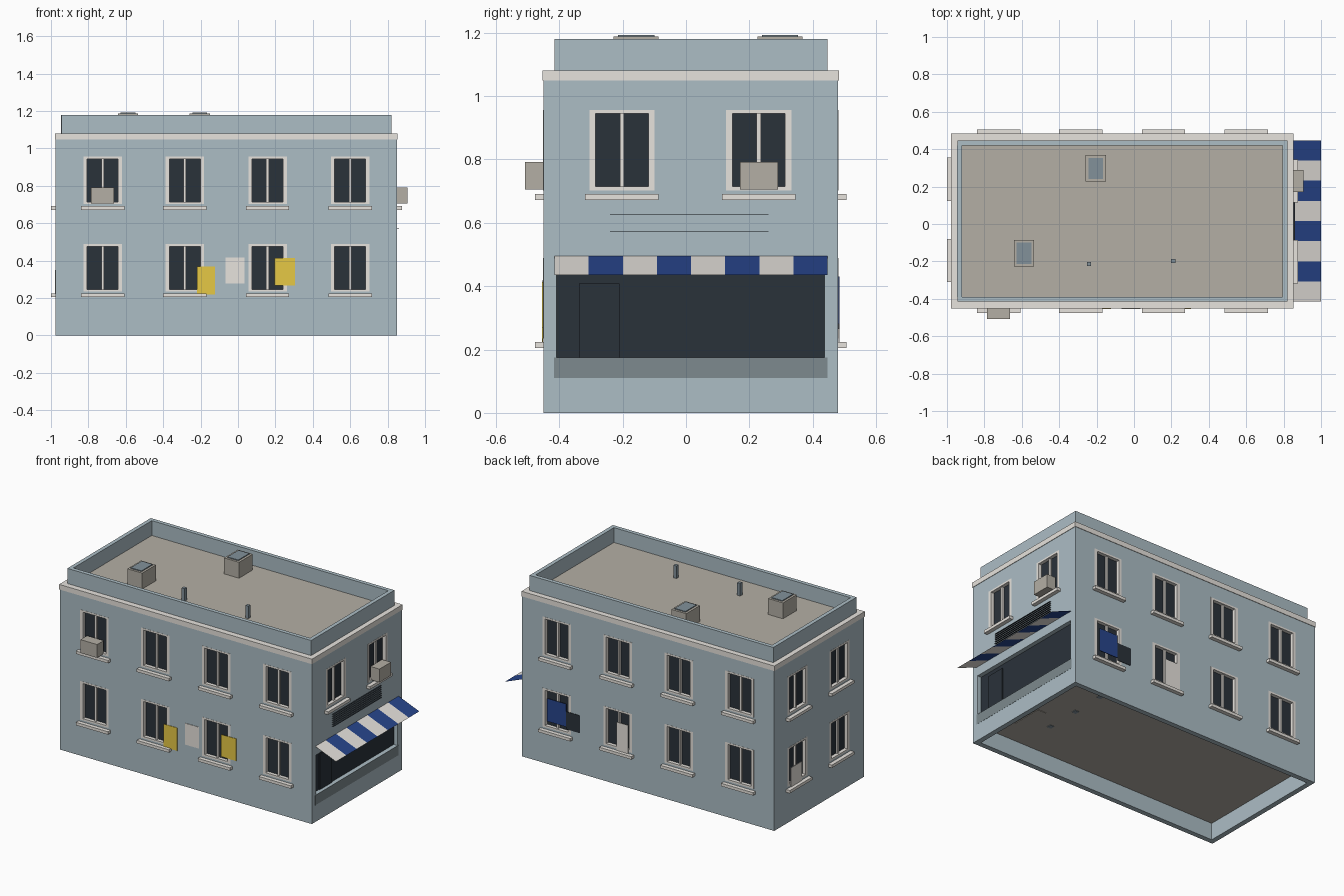
import bpy, bmesh
from mathutils import Matrix, Vector

cube = bpy.data.objects.get("Cube")
if cube:
    bpy.data.objects.remove(cube, do_unlink=True)


def material(name, hexcode):
    srgb = [int(hexcode[i:i + 2], 16) / 255 for i in (0, 2, 4)]
    col = [((c + 0.055) / 1.055) ** 2.4 for c in srgb] + [1]
    m = bpy.data.materials.new(name)
    m.use_nodes = True
    m.diffuse_color = col
    m.node_tree.nodes["Principled BSDF"].inputs["Base Color"].default_value = col
    return m


WALL = material("blue grey plaster", "ACBDC5")
TRIM = material("pale stone", "EAE6E0")
GLASS = material("dark glass", "2A323A")
TAUPE = material("taupe", "B4AFA5")
BLUE = material("navy blue", "27458C")
YELLOW = material("mustard yellow", "E6C845")
BAND = material("dark grey plinth", "7D8A8E")
SLATE = material("slate", "82919A")

X0, X1, Y0, Y1 = -0.975, 0.85, -0.45, 0.48


def boxes(name, mat, spans):
    """One object made of boxes given as (x0, x1, y0, y1, z0, z1)."""
    bm = bmesh.new()
    for s in spans:
        lo, hi = Vector(s[0::2]), Vector(s[1::2])
        bmesh.ops.create_cube(bm, size=1, matrix=Matrix.Translation((lo + hi) / 2)
                              @ Matrix.Diagonal((hi - lo).to_4d()))
    return finish(name, mat, bm)


def finish(name, mat, bm):
    me = bpy.data.meshes.new(name)
    bm.to_mesh(me)
    bm.free()
    me.materials.append(mat)
    ob = bpy.data.objects.new(name, me)
    bpy.context.collection.objects.link(ob)
    return ob


def on_wall(side, u0, u1, d0, d1, z0, z1):
    """Box span along a wall; d is the distance outward from its face."""
    if side == "front":
        return (u0, u1, Y0 - d1, Y0 - d0, z0, z1)
    if side == "back":
        return (u0, u1, Y1 + d0, Y1 + d1, z0, z1)
    if side == "left":
        return (X0 - d1, X0 - d0, u0, u1, z0, z1)
    return (X1 + d0, X1 + d1, u0, u1, z0, z1)


# Window layout: side, centre along wall, bottom of frame
LONG = (-0.724, -0.284, 0.158, 0.6)
windows = [(s, u, z) for s in ("front", "back") for u in LONG for z in (0.235, 0.702)]
windows += [("left", u, z) for u in (-0.195, 0.24) for z in (0.235, 0.702)]
windows += [("right", u, 0.702) for u in (-0.202, 0.23)]
HALF, TALL, RIM, THICK, FLOOR = 0.103, 0.254, 0.02, 0.033, 0.11

# Walls, with window pockets, shop opening and hollow base cut out
walls = boxes("walls", WALL, [(X0, X1, Y0, Y1, 0, 1.06)])
pockets = [on_wall(s, u - HALF, u + HALF, -0.03, 0.05, z, z + TALL) for s, u, z in windows]
pockets.append(on_wall("right", -0.408, 0.437, -0.035, 0.05, 0.175, 0.435))
pockets.append((X0 + THICK, X1 - THICK, Y0 + THICK, Y1 - THICK, -0.1, FLOOR + 0.01))
cutter = boxes("wall_cutter", WALL, pockets)
cutter.hide_render = True
cut = walls.modifiers.new("openings", "BOOLEAN")
cut.operation = "DIFFERENCE"
cut.solver = "EXACT"
cut.object = cutter
bpy.context.view_layer.objects.active = walls
bpy.ops.object.modifier_apply(modifier="openings")
bpy.data.objects.remove(cutter, do_unlink=True)

# Windows
for s, u, z in windows:
    a, b, t = u - HALF, u + HALF, z + TALL
    tag = s + "_window"
    boxes(tag + "_frame", TRIM, [
        on_wall(s, a, a + RIM, -0.03, 0.001, z, t),
        on_wall(s, b - RIM, b, -0.03, 0.001, z, t),
        on_wall(s, a + RIM, b - RIM, -0.03, 0.001, t - 0.012, t),
        on_wall(s, a + RIM, b - RIM, -0.03, 0.001, z, z + 0.012),
        on_wall(s, u - 0.007, u + 0.007, -0.03, -0.01, z, t)])
    boxes(tag + "_glass", GLASS, [on_wall(s, a + 0.01, b - 0.01, -0.03, -0.022, z + 0.01, t - 0.01)])
    boxes(tag + "_sill", TRIM, [on_wall(s, u - 0.116, u + 0.116, 0, 0.026, z - 0.03, z - 0.011)])

# Floor underside with fixture feet
boxes("floor_underside", TAUPE,
      [(X0 + THICK, X1 - THICK, Y0 + THICK, Y1 - THICK, FLOOR, FLOOR + 0.01)])
boxes("stool_feet", SLATE, [(0.49, 0.52, y, y + 0.03, FLOOR - 0.003, FLOOR)
                            for y in (-0.17, 0.055, 0.28)])
boxes("counter_foot", TAUPE, [(0.63, 0.69, -0.26, -0.05, FLOOR - 0.003, FLOOR)])

# Shop front
boxes("shop_glass", GLASS, [on_wall("right", -0.408, 0.437, -0.035, -0.028, 0.175, 0.435)])
boxes("shop_door", GLASS, [on_wall("right", -0.337, -0.21, -0.028, -0.022, 0.175, 0.408)])
boxes("shop_plinth", BAND, [on_wall("right", -0.416, 0.446, 0, 0.001, FLOOR, 0.175)])
boxes("shop_louvres", GLASS, [on_wall("right", -0.24, 0.26, 0, 0.01, 0.56 + i * 0.013, 0.5604 + i * 0.013)
                              for i in range(7)])

# Striped awning, a thin sloping sheet
bm = bmesh.new()
w = 0.862 / 8
for i in range(8):
    y = -0.415 + i * w
    f = bm.faces.new([bm.verts.new(p) for p in (
        (X1, y, 0.495), (1, y, 0.435), (1, y + w, 0.435), (X1, y + w, 0.495))])
    f.material_index = i % 2
awning = finish("awning", TRIM, bm)
awning.data.materials.append(BLUE)

# Cornice, parapet and roof
boxes("cornice", TRIM, [(X0 - 0.003, X1 + 0.003, Y0 - 0.003, Y1 + 0.003, 1.048, 1.081)])
px0, px1, py0, py1, t = -0.945, 0.82, -0.415, 0.447, 0.026
boxes("parapet", WALL, [
    (px0, px1, py0, py0 + t, 1.08, 1.18), (px0, px1, py1 - t, py1, 1.08, 1.18),
    (px0, px0 + t, py0 + t, py1 - t, 1.08, 1.18), (px1 - t, px1, py0 + t, py1 - t, 1.08, 1.18)])
boxes("roof", TAUPE, [(px0 + t, px1 - t, py0 + t, py1 - t, 1.075, 1.083)])

# Roof vents and pipes
for x, y in ((-0.588, -0.157), (-0.205, 0.297)):
    boxes("roof_vent", TAUPE, [(x - 0.054, x + 0.054, y - 0.071, y + 0.071, 1.08, 1.187)])
    boxes("roof_vent_cap", SLATE, [(x - 0.039, x + 0.039, y - 0.057, y + 0.057, 1.187, 1.193)])
for x, y in ((-0.24, -0.213), (0.21, -0.197)):
    boxes("roof_pipe", SLATE, [(x - 0.011, x + 0.011, y - 0.011, y + 0.011, 1.08, 1.165)])

# Air conditioners
boxes("front_air_conditioner", TAUPE, [on_wall("front", -0.785, -0.664, -0.01, 0.058, 0.705, 0.792)])
boxes("right_air_conditioner", TAUPE, [on_wall("right", 0.17, 0.29, -0.01, 0.055, 0.705, 0.792)])

# Posters
for side, u0, u1, z0, z1, mat in (
        ("front", -0.22, -0.122, 0.22, 0.37, YELLOW),
        ("front", 0.195, 0.305, 0.268, 0.413, YELLOW),
        ("front", -0.067, 0.035, 0.277, 0.417, TRIM),
        ("back", 0.53, 0.667, 0.28, 0.43, BLUE),
        ("back", 0.43, 0.53, 0.265, 0.38, GLASS),
        ("back", 0.08, 0.165, 0.21, 0.41, TRIM),
        ("left", 0.2, 0.313, 0.21, 0.35, TRIM)):
    boxes(side + "_poster", mat, [on_wall(side, u0, u1, 0.001, 0.004, z0, z1)])
